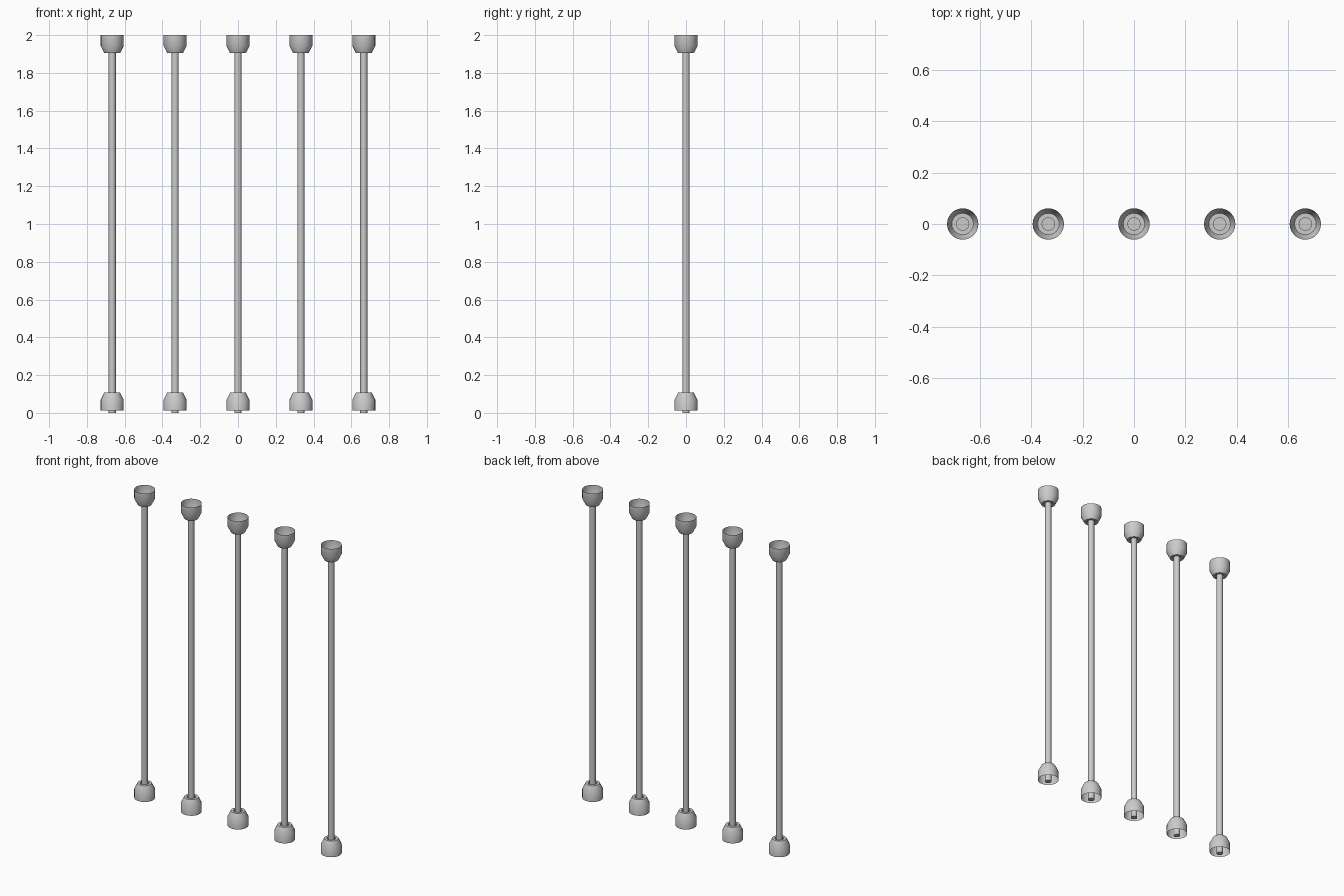
import bpy, bmesh, math

if "Cube" in bpy.data.objects:
    bpy.data.objects.remove(bpy.data.objects["Cube"])

SIDES = 24
SPACING = 0.333
ROD_R = 0.019


def lathe(name, profile, x):
    """Revolve (radius, z) points around a vertical axis at x."""
    bm = bmesh.new()
    rings = []
    for r, z in profile:
        if r == 0:
            rings.append([bm.verts.new((0, 0, z))] * SIDES)
        else:
            rings.append([bm.verts.new((r * math.cos(2 * math.pi * i / SIDES),
                                        r * math.sin(2 * math.pi * i / SIDES), z))
                          for i in range(SIDES)])
    for a, b in zip(rings, rings[1:]):
        for i in range(SIDES):
            j = (i + 1) % SIDES
            bm.faces.new(list(dict.fromkeys((a[i], a[j], b[j], b[i]))))
    bmesh.ops.recalc_face_normals(bm, faces=bm.faces)
    mesh = bpy.data.meshes.new(name)
    bm.to_mesh(mesh)
    bm.free()
    obj = bpy.data.objects.new(name, mesh)
    obj.location.x = x
    bpy.context.collection.objects.link(obj)
    bpy.context.view_layer.objects.active = obj
    obj.select_set(True)
    bpy.ops.object.shade_smooth_by_angle(angle=math.radians(30))
    obj.select_set(False)


# Thin open cup: depth measured from the open rim, with a recess around the rod
CUP = [(0.061, 0), (0.061, 0.057), (0.042, 0.095), (0.026, 0.095),
       (0.026, 0.085), (ROD_R, 0.085)]

for n in range(-2, 3):
    x = n * SPACING
    # Rod, its lower end poking just past the bottom cup
    lathe("rod", [(0, 0), (ROD_R, 0), (ROD_R, 1.92), (0, 1.92)], x)
    # Cups opening upward and downward
    lathe("top_cup", [(r, 2.0 - d) for r, d in CUP], x)
    lathe("bottom_cup", [(r, 0.012 + d) for r, d in CUP], x)
